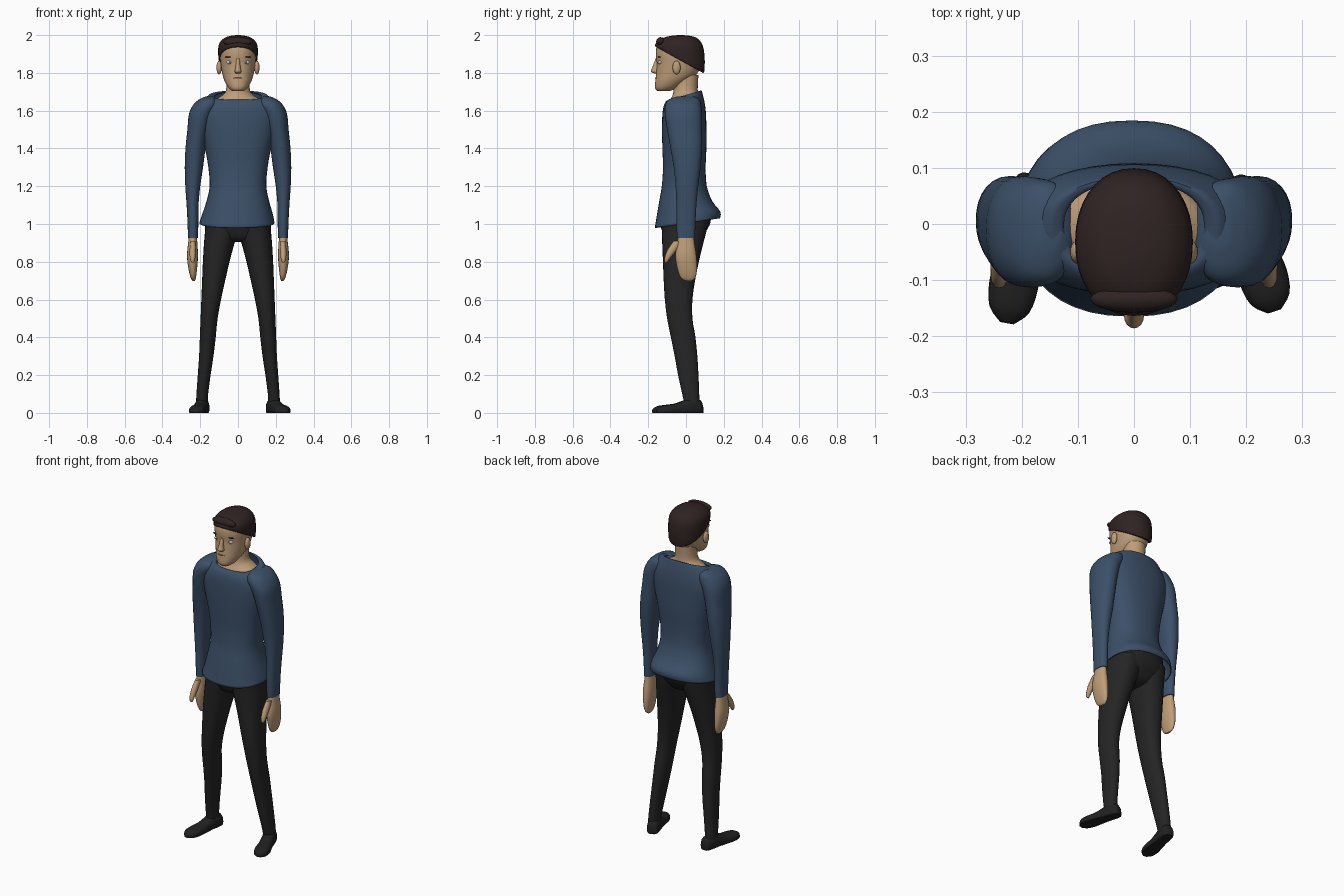
import bpy, bmesh, math
from mathutils import Matrix


def material(name, r, g, b):
    m = bpy.data.materials.new(name)
    m.diffuse_color = (r, g, b, 1)
    return m


SKIN = material("skin", .52, .34, .19)
SHIRT = material("shirt_blue", .045, .08, .14)
CLOTH = material("trouser_black", .018, .018, .018)
SHOE = material("shoe_black", .015, .015, .016)
HAIR = material("hair_brown", .028, .017, .016)
WHITE = material("eye_white", .8, .8, .78)
DARK = material("pupil_grey", .12, .12, .12)
LIP = material("lip", .3, .16, .1)


def spline(rows, steps):
    """Catmull-Rom smoothing of the section rows."""
    out = []
    for i in range(len(rows) - 1):
        p0, p1 = rows[max(i - 1, 0)], rows[i]
        p2, p3 = rows[i + 1], rows[min(i + 2, len(rows) - 1)]
        for s in range(steps):
            t = s / steps
            out.append([.5 * (2 * b + (c - a) * t + (2 * a - 5 * b + 4 * c - d) * t * t
                              + (3 * b - a - 3 * c + d) * t ** 3)
                        for a, b, c, d in zip(p0, p1, p2, p3)])
    return out + [list(rows[-1])]


def loft(name, rows, mat, side=1, n=28, power=2.0, caps=True, steps=3, place=None):
    """Skin through sections (w, u0, u1, v0, v1, tilt): boxes filled by superellipses."""
    rows = [tuple(r) + (0,) * (6 - len(r)) for r in rows]
    bm = bmesh.new()
    rings = []
    for w, u0, u1, v0, v1, tilt in spline(rows, steps):
        ring = []
        for k in range(n):
            a = 2 * math.pi * k / n
            c, s = math.cos(a), math.sin(a)
            c = math.copysign(abs(c) ** (2 / power), c)
            s = math.copysign(abs(s) ** (2 / power), s)
            p = ((u0 + u1) / 2 + c * (u1 - u0) / 2, (v0 + v1) / 2 + s * (v1 - v0) / 2, w + tilt * s)
            p = place(p) if place else p
            ring.append(bm.verts.new((p[0] * side, p[1], p[2])))
        rings.append(ring)
    for a, b in zip(rings, rings[1:]):
        for k in range(n):
            j = (k + 1) % n
            bm.faces.new((a[k], a[j], b[j], b[k]))
    if caps:
        bm.faces.new(rings[0])
        bm.faces.new(rings[-1])
    bmesh.ops.recalc_face_normals(bm, faces=bm.faces)
    return finish(name, bm, mat)


def ball(name, loc, size, mat):
    bm = bmesh.new()
    bmesh.ops.create_uvsphere(bm, u_segments=20, v_segments=12, radius=1,
                              matrix=Matrix.Translation(loc) @ Matrix.Diagonal((*size, 1)))
    return finish(name, bm, mat)


def finish(name, bm, mat):
    me = bpy.data.meshes.new(name)
    bm.to_mesh(me)
    bm.free()
    ob = bpy.data.objects.new(name, me)
    bpy.context.collection.objects.link(ob)
    me.materials.append(mat)
    bpy.ops.object.select_all(action='DESELECT')
    ob.select_set(True)
    bpy.context.view_layer.objects.active = ob
    bpy.ops.object.shade_smooth_by_angle(angle=math.radians(50))
    return ob


# Sweater body, open at hem and neckline
body = loft("sweater_body", [
    (1.005, -.205, .193, -.165, .18, .025), (1.05, -.19, .185, -.156, .182, .015),
    (1.12, -.167, .165, -.142, .14), (1.2, -.15, .15, -.128, .11), (1.3, -.157, .157, -.122, .104),
    (1.4, -.175, .175, -.125, .108), (1.5, -.2, .2, -.127, .108), (1.58, -.215, .215, -.125, .106),
    (1.63, -.2, .2, -.118, .1, .005), (1.665, -.172, .172, -.106, .09, .016),
    (1.682, -.15, .15, -.092, .082, .024), (1.676, -.125, .125, -.082, .074, .026)],
    SHIRT, n=40, power=2.3, caps=False)
shell = body.modifiers.new("thickness", 'SOLIDIFY')
shell.thickness, shell.offset = .006, -1

# Trouser seat
loft("trouser_seat", [
    (.905, -.05, .05, -.07, .03), (.92, -.11, .11, -.105, .07), (.96, -.165, .165, -.125, .105),
    (1.01, -.175, .175, -.138, .13), (1.08, -.16, .16, -.135, .135)], CLOTH, n=36, power=2.3)

# Limbs, both sides
for side, tag, turn, reach in ((1, "right", 18, .93), (-1, "left", 10, 1)):
    loft("sleeve_" + tag, [
        (.925, .212, .265, -.048, .048), (1.0, .21, .267, -.05, .05), (1.1, .209, .272, -.051, .055),
        (1.2, .2, .279, -.055, .065), (1.3, .185, .282, -.065, .077), (1.4, .172, .278, -.082, .085),
        (1.5, .155, .268, -.1, .085), (1.58, .13, .26, -.112, .085), (1.63, .1, .238, -.11, .08),
        (1.66, .11, .205, -.09, .07), (1.676, .13, .17, -.04, .04)], SHIRT, side, power=2.2)

    loft("hand_" + tag, [
        (.698, .228, .24, .0, .03), (.715, .223, .25, -.028, .05), (.76, .217, .262, -.045, .058),
        (.83, .212, .27, -.056, .055), (.9, .215, .264, -.046, .045), (.95, .22, .258, -.04, .04)],
        SKIN, side, power=2.2)
    loft("thumb_" + tag, [
        (.795, .234, .246, -.11, -.1), (.815, .227, .254, -.114, -.086), (.86, .223, .256, -.1, -.05),
        (.91, .225, .252, -.066, -.01)], SKIN, side, n=16)

    loft("trouser_leg_" + tag, [
        (.045, .16, .222, -.008, .072), (.1, .158, .22, -.02, .07), (.2, .145, .213, -.042, .066),
        (.3, .13, .206, -.06, .06), (.4, .118, .202, -.08, .05), (.5, .108, .198, -.1, .034),
        (.6, .09, .194, -.112, .034), (.7, .068, .19, -.118, .048), (.8, .045, .186, -.122, .068),
        (.9, .018, .18, -.126, .092), (.96, .0, .175, -.128, .108), (1.03, .01, .172, -.13, .12)],
        CLOTH, side, power=2.2)

    # Shoe: lofted from heel to toe, sole flattened on the ground, turned outwards
    ca, sa = math.cos(math.radians(turn)), math.sin(math.radians(turn))

    def place(p):
        x, y = p[0], -p[2] * reach
        return .19 + x * ca - y * sa, .03 + x * sa + y * ca, max(p[1], 0)

    loft("shoe_" + tag, [
        (-.06, -.018, .018, -.005, .035), (-.047, -.031, .031, -.02, .068), (0, -.037, .037, -.02, .078),
        (.04, -.036, .036, -.02, .068), (.09, -.039, .039, -.02, .05), (.14, -.044, .044, -.02, .043),
        (.185, -.036, .036, -.015, .036), (.21, -.012, .012, -.005, .02)],
        SHOE, side, power=2.4, place=place)

    # Ears, eyes and brows
    ball("ear_" + tag, (side * .1, -.05, 1.828), (.014, .021, .036), SKIN)
    ball("eye_" + tag, (side * .043, -.136, 1.856), (.018, .012, .011), WHITE)
    ball("pupil_" + tag, (side * .043, -.146, 1.856), (.005, .004, .006), DARK)
    ball("brow_" + tag, (side * .045, -.141, 1.884), (.024, .009, .004), HAIR)

# Neck flaring to the collar
loft("neck", [
    (1.62, -.135, .135, -.095, .085), (1.655, -.125, .125, -.085, .08), (1.68, -.085, .085, -.072, .07),
    (1.71, -.063, .063, -.066, .062), (1.79, -.06, .06, -.062, .066)], SKIN)

# Head from chin to crown
loft("head", [
    (1.703, -.028, .028, -.15, -.09), (1.718, -.048, .048, -.163, -.05), (1.75, -.068, .068, -.163, .0),
    (1.79, -.082, .082, -.159, .055), (1.85, -.092, .092, -.155, .084), (1.9, -.096, .096, -.16, .09),
    (1.95, -.09, .09, -.15, .08), (1.985, -.06, .06, -.1, .04)], SKIN, n=36, power=2.15)
loft("nose", [
    (1.797, -.012, .012, -.168, -.14), (1.808, -.018, .018, -.186, -.14), (1.83, -.013, .013, -.178, -.14),
    (1.875, -.009, .009, -.161, -.14)], SKIN, n=16)
ball("mouth", (0, -.155, 1.772), (.026, .008, .004), LIP)

# Short hair with a hairline sloping down to the nape, and a swept fringe
loft("hair", [
    (1.868, -.098, .098, -.156, .09, -.068), (1.875, -.103, .103, -.162, .097, -.065),
    (1.915, -.105, .105, -.163, .099, -.035), (1.955, -.1, .1, -.152, .088, -.008),
    (1.985, -.072, .072, -.122, .057), (1.997, -.035, .035, -.075, .015), (2.0, -.005, .005, -.035, -.025)],
    HAIR, n=36, power=2.15)
ball("hair_fringe", (0, -.134, 1.964), (.078, .024, .025), HAIR)
